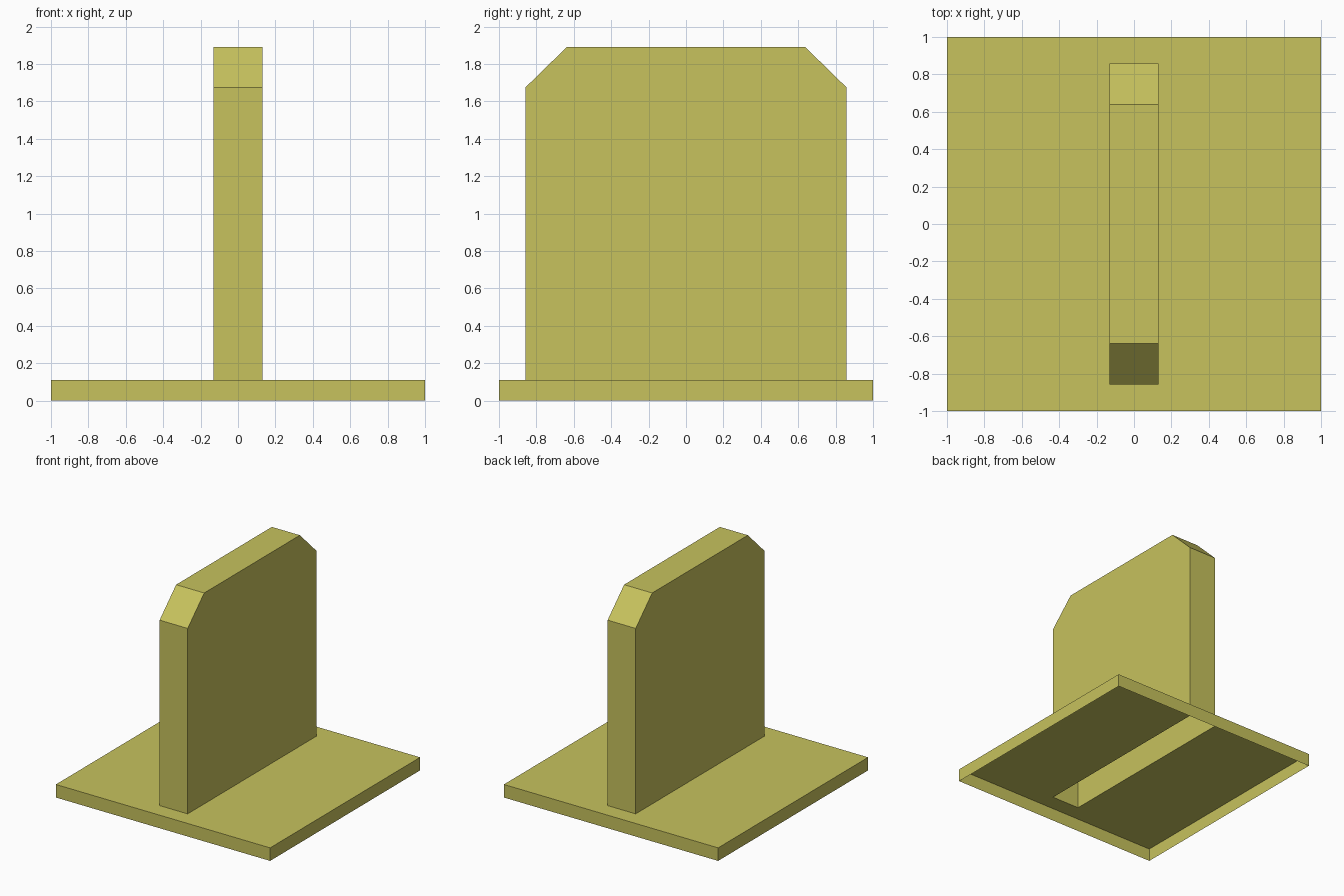
import bpy, bmesh
from mathutils import Matrix, Vector

if "Cube" in bpy.data.objects:
    bpy.data.objects.remove(bpy.data.objects["Cube"])

BASE_TOP = 0.11
HALF_W, HALF_D = 0.131, 0.858

mat = bpy.data.materials.new("mustard_yellow")
mat.diffuse_color = (0.57, 0.54, 0.11, 1)
mat.use_nodes = True
mat.node_tree.nodes["Principled BSDF"].inputs["Base Color"].default_value = mat.diffuse_color


def finish(name, bm):
    mesh = bpy.data.meshes.new(name)
    bm.to_mesh(mesh)
    bm.free()
    mesh.materials.append(mat)
    obj = bpy.data.objects.new(name, mesh)
    bpy.context.collection.objects.link(obj)
    return obj


def drop_faces(bm, direction):
    """Delete the faces looking along a direction, keeping their edges."""
    faces = [f for f in bm.faces if f.normal.dot(Vector(direction)) > 0.99]
    bmesh.ops.delete(bm, geom=faces, context='FACES')


# Base plate: thin shell open underneath, with a slot below the upright
bm = bmesh.new()
bmesh.ops.create_cube(bm, size=1, matrix=Matrix.Translation((0, 0, BASE_TOP / 2))
                      @ Matrix.Diagonal((2, 2, BASE_TOP, 1)))
bm.normal_update()
drop_faces(bm, (0, 0, -1))
top = next(f for f in bm.faces if f.normal.z > 0.99)
bmesh.ops.inset_individual(bm, faces=[top], thickness=0.1)
for v in top.verts:
    v.co.x = HALF_W if v.co.x > 0 else -HALF_W
    v.co.y = HALF_D if v.co.y > 0 else -HALF_D
bmesh.ops.delete(bm, geom=[top], context='FACES_ONLY')
finish("base_plate", bm)

# Upright slab: hollow, open at the bottom, with chamfered upper corners
half = [(HALF_D, BASE_TOP), (HALF_D, 1.675), (0.638, 1.89)]
profile = half + [(-y, z) for y, z in reversed(half)]
bm = bmesh.new()
side = bm.faces.new([bm.verts.new((-HALF_W, y, z)) for y, z in profile])
ext = bmesh.ops.extrude_face_region(bm, geom=[side], use_keep_orig=True)
moved = [g for g in ext["geom"] if isinstance(g, bmesh.types.BMVert)]
bmesh.ops.translate(bm, verts=moved, vec=(2 * HALF_W, 0, 0))
bmesh.ops.recalc_face_normals(bm, faces=bm.faces)
bm.normal_update()
drop_faces(bm, (0, 0, -1))
finish("upright_slab", bm)
